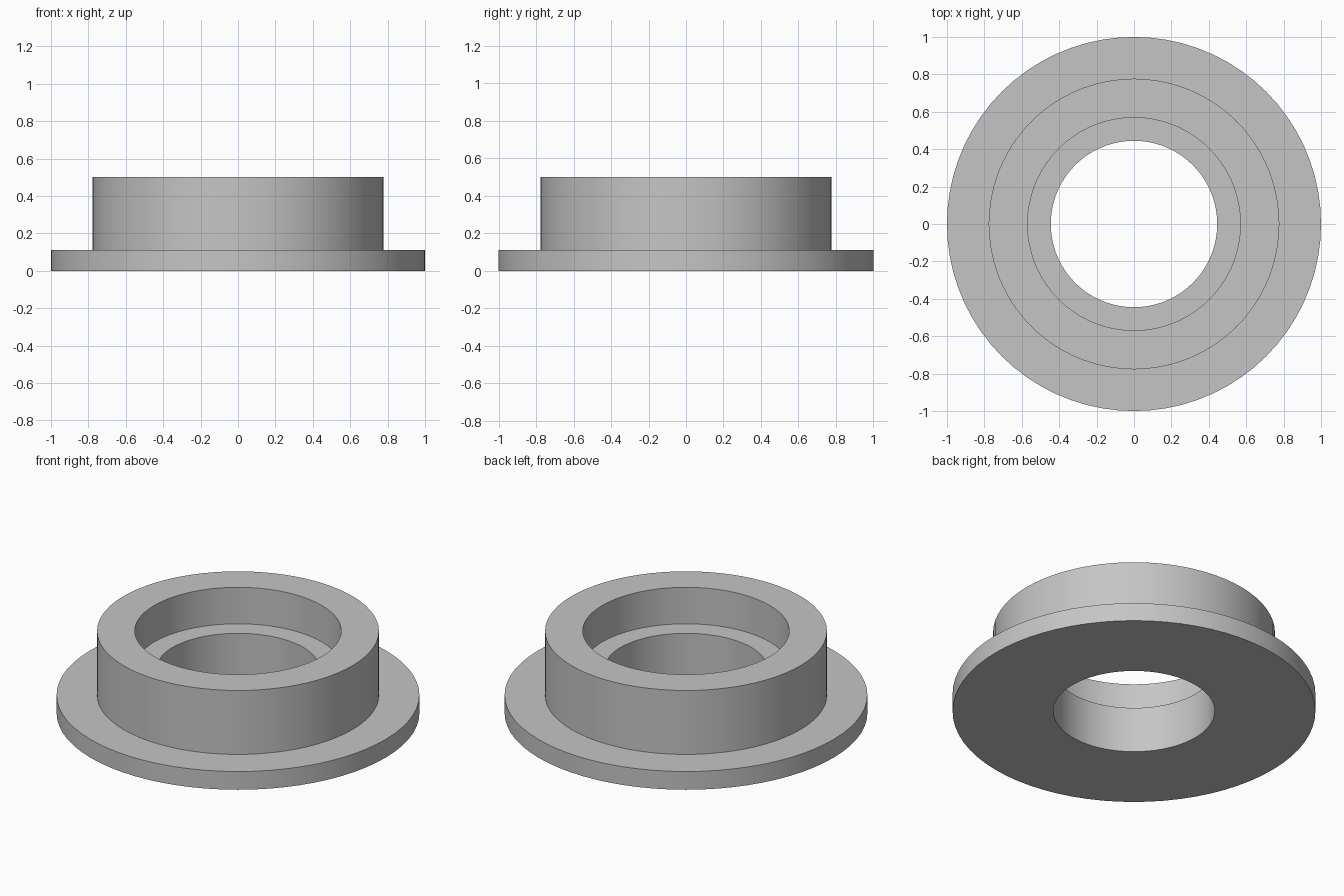
import bpy
import bmesh
import math

cube = bpy.data.objects.get("Cube")
if cube:
    bpy.data.objects.remove(cube, do_unlink=True)

SEGMENTS = 72
BORE, RECESS, HUB, FLANGE = 0.445, 0.569, 0.777, 1.0
LEDGE_Z, FLANGE_Z, TOP_Z = 0.278, 0.111, 0.5

# Plain grey finish
grey = bpy.data.materials.new("plain grey")
grey.use_nodes = True
colour = (0.56, 0.56, 0.56, 1.0)
grey.diffuse_color = colour
grey.node_tree.nodes["Principled BSDF"].inputs["Base Color"].default_value = colour

# Closed cross-section (radius, height): flange, hub, recess, ledge, bore
profile = [
    (BORE, 0), (FLANGE, 0), (FLANGE, FLANGE_Z), (HUB, FLANGE_Z),
    (HUB, TOP_Z), (RECESS, TOP_Z), (RECESS, LEDGE_Z), (BORE, LEDGE_Z),
]

# Revolve the section around the vertical axis
bm = bmesh.new()
verts = [bm.verts.new((r, 0, z)) for r, z in profile]
edges = [bm.edges.new((a, b)) for a, b in zip(verts, verts[1:] + verts[:1])]
bmesh.ops.spin(bm, geom=verts + edges, cent=(0, 0, 0), axis=(0, 0, 1),
               angle=math.tau, steps=SEGMENTS)
bmesh.ops.remove_doubles(bm, verts=bm.verts[:], dist=0.0001)
bmesh.ops.recalc_face_normals(bm, faces=bm.faces[:])

mesh = bpy.data.meshes.new("flanged_bushing")
bm.to_mesh(mesh)
bm.free()
mesh.materials.append(grey)
bushing = bpy.data.objects.new("flanged_bushing", mesh)
bpy.context.collection.objects.link(bushing)

# Smooth walls with crisp rims
bpy.ops.object.select_all(action="DESELECT")
bushing.select_set(True)
bpy.context.view_layer.objects.active = bushing
bpy.ops.object.shade_smooth_by_angle(angle=math.radians(30))
